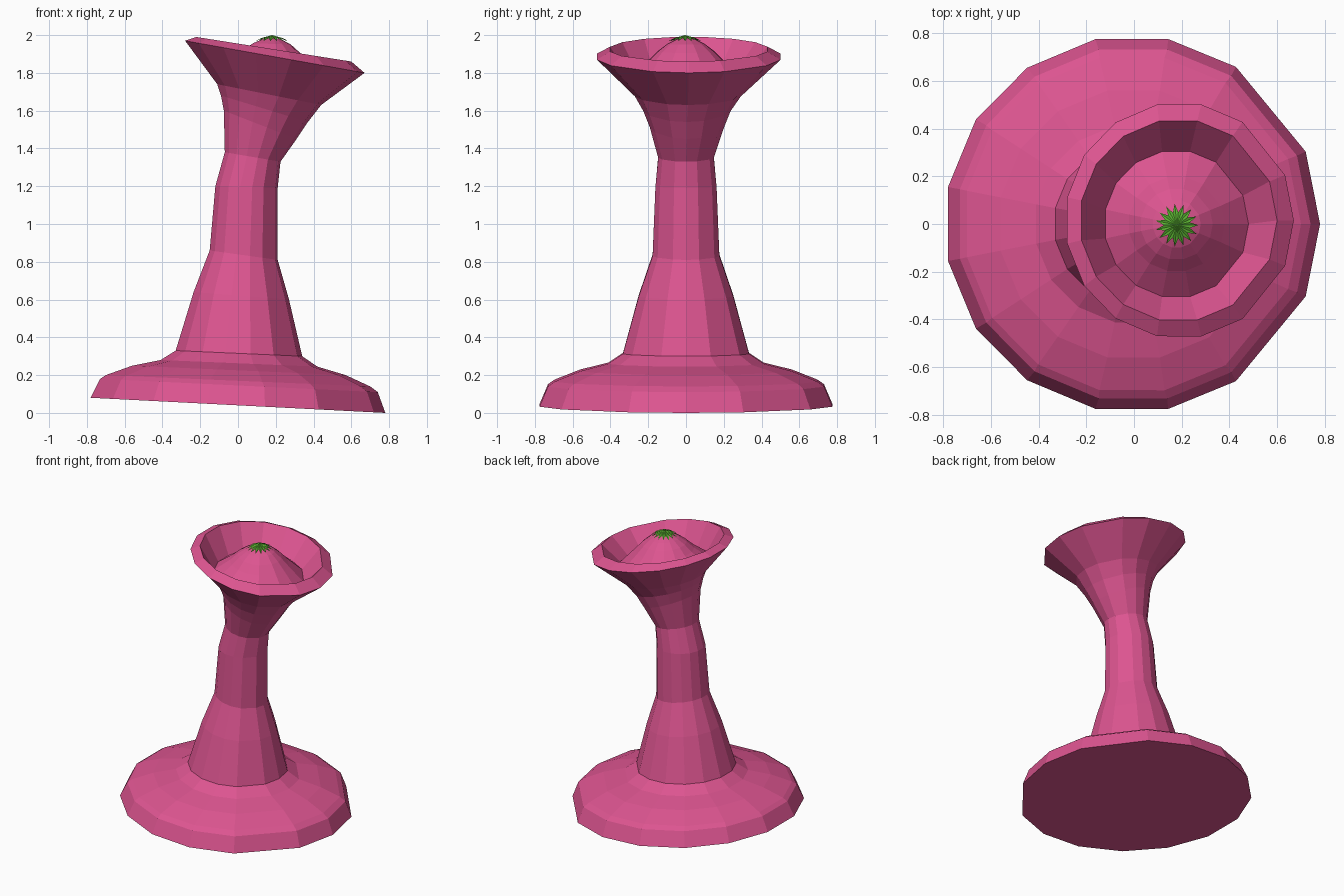
import bpy, bmesh
from math import sin, cos, radians, pi

if "Cube" in bpy.data.objects:
    bpy.data.objects.remove(bpy.data.objects["Cube"])

# uneven 15-sided section shared by all turned parts (mirrored front/back)
HALF = [22.6, 56.5, 79, 101.3, 124, 146.3, 168.7]
ANGLES = [0] + HALF + [360 - a for a in reversed(HALF)]


def material(name, color):
    m = bpy.data.materials.new(name)
    m.diffuse_color = color
    m.use_nodes = True
    m.node_tree.nodes["Principled BSDF"].inputs["Base Color"].default_value = m.diffuse_color
    return m


PINK = material("pink", (0.72, 0.09, 0.28, 1))
GREEN = material("green", (0.10, 0.43, 0.03, 1))


def finish(bm, name, mat):
    mesh = bpy.data.meshes.new(name)
    bmesh.ops.recalc_face_normals(bm, faces=bm.faces)
    bm.to_mesh(mesh)
    bm.free()
    mesh.materials.append(mat)
    ob = bpy.data.objects.new(name, mesh)
    bpy.context.collection.objects.link(ob)
    return ob


def loft(name, rings, cap_bottom=False, tip=None):
    """Skin tilted rings given as (left x, left z, right x, right z, y radius, y centre)."""
    bm = bmesh.new()
    loops = []
    for xl, zl, xr, zr, ry, cy in rings:
        loop = []
        for a in ANGLES:
            c, s = cos(radians(a)), sin(radians(a))
            t = (c + 0.981) / 1.981
            loop.append(bm.verts.new((xl + (xr - xl) * t, cy + ry * s, zl + (zr - zl) * t)))
        loops.append(loop)
    n = len(ANGLES)
    for lo, hi in zip(loops, loops[1:]):
        for i in range(n):
            j = (i + 1) % n
            bm.faces.new((lo[i], lo[j], hi[j], hi[i]))
    if cap_bottom:
        bm.faces.new(loops[0][::-1])
    if tip:
        v = bm.verts.new(tip)
        for i in range(n):
            bm.faces.new((loops[-1][i], loops[-1][(i + 1) % n], v))
    return finish(bm, name, PINK)


# wide tilted foot
loft("foot", [
    (-.78, .08, .78, .0, .79, 0),
    (-.73, .18, .74, .11, .745, 0),
    (-.70, .20, .70, .14, .71, 0),
    (-.56, .25, .57, .20, .57, 0),
    (-.41, .28, .42, .245, .42, 0),
    (-.33, .33, .34, .30, .34, 0),
], cap_bottom=True)

# leaning stem flaring into the cup, rolled rim, inner wall and central dome
loft("stem_and_cup", [
    (-.33, .33, .34, .30, .34, 0),
    (-.235, .64, .27, .60, .255, 0),
    (-.15, .86, .21, .81, .18, 0),
    (-.12, 1.20, .21, 1.19, .165, 0),
    (-.07, 1.38, .225, 1.33, .15, 0),
    (-.075, 1.60, .31, 1.45, .20, .005),
    (-.09, 1.68, .37, 1.54, .235, .005),
    (-.11, 1.74, .44, 1.63, .285, .01),
    (-.28, 1.97, .67, 1.80, .495, .015),
    (-.22, 1.99, .60, 1.86, .425, .015),
    (-.12, 1.81, .48, 1.74, .31, 0),
    (-.02, 1.88, .38, 1.85, .20, 0),
    (.03, 1.925, .33, 1.905, .15, 0),
    (.08, 1.957, .28, 1.95, .10, 0),
    (.13, 1.979, .23, 1.977, .05, 0),
], tip=(.18, 0, 1.99))

# small green star-shaped cap on the dome
bm = bmesh.new()
POINTS = 15
top = bm.verts.new((.18, -.005, 2.0))
edge = []
for i in range(POINTS * 2):
    r, z = (.09, 1.968) if i % 2 == 0 else (.055, 1.985)
    a = i * pi / POINTS
    edge.append(bm.verts.new((.18 + r * cos(a), -.005 + r * sin(a), z)))
for i in range(len(edge)):
    bm.faces.new((edge[i], edge[(i + 1) % len(edge)], top))
finish(bm, "star_cap", GREEN)
